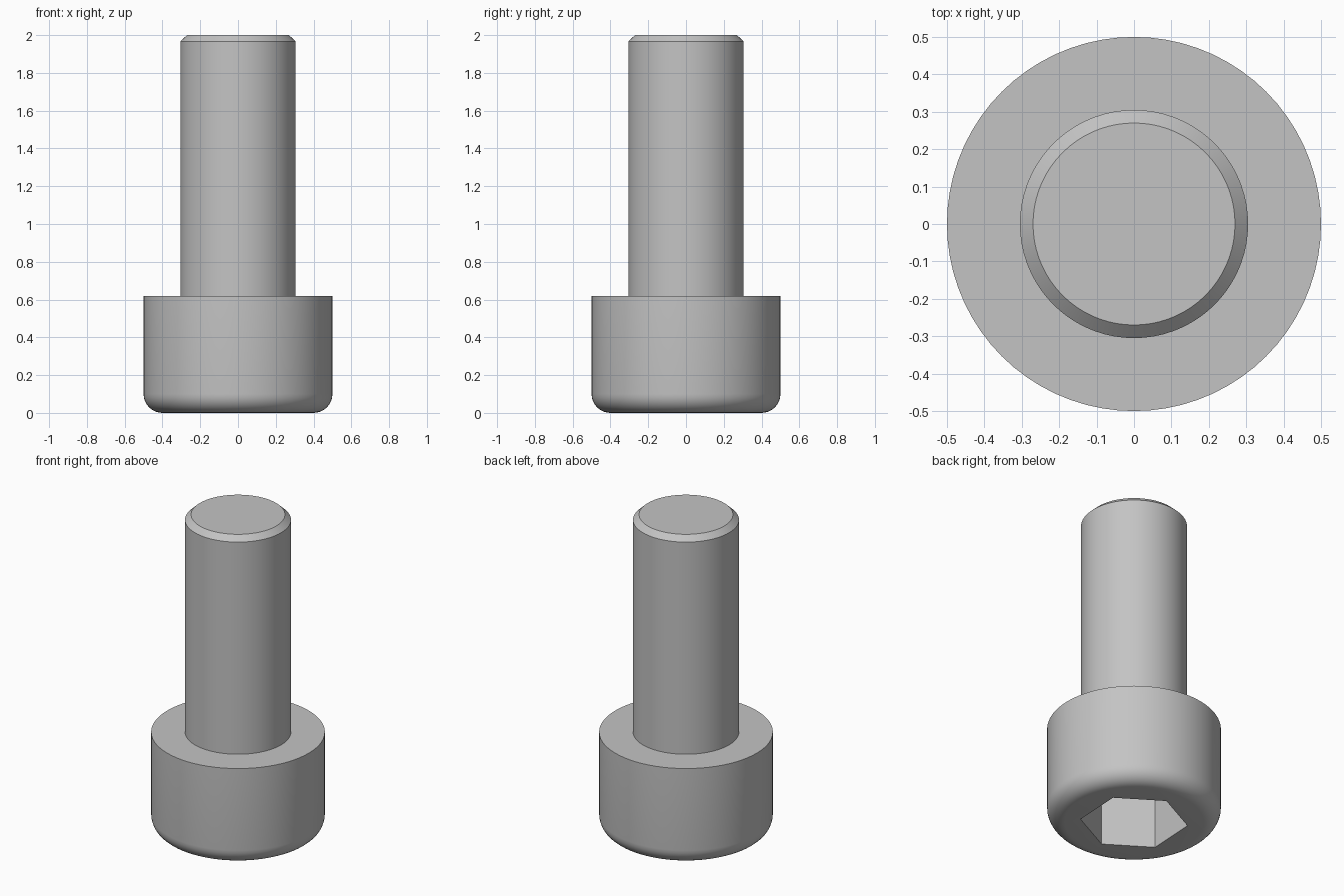
import bpy
import bmesh
from math import sin, cos, pi, radians

if "Cube" in bpy.data.objects:
    bpy.data.objects.remove(bpy.data.objects["Cube"])

SEGMENTS = 72
HEAD_RADIUS, HEAD_HEIGHT, FILLET = 0.5, 0.62, 0.1
SHANK_RADIUS, TIP_RADIUS, CHAMFER_Z, TOP = 0.305, 0.27, 1.967, 2.0
SOCKET_RADIUS, SOCKET_DEPTH, SOCKET_TURN = 0.31, 0.38, radians(27)

steel = bpy.data.materials.new("steel grey")
steel.use_nodes = True
colour = (0.55, 0.55, 0.55, 1)
steel.diffuse_color = colour
steel.node_tree.nodes["Principled BSDF"].inputs["Base Color"].default_value = colour


def lathe(name, profile, sides, turn=0.0):
    """Closed solid from (radius, z) rings, listed bottom to top."""
    bm = bmesh.new()
    rings = [[bm.verts.new((r * cos(turn + 2 * pi * i / sides),
                            r * sin(turn + 2 * pi * i / sides), z))
              for i in range(sides)] for r, z in profile]
    for low, high in zip(rings, rings[1:]):
        for i in range(sides):
            j = (i + 1) % sides
            bm.faces.new((low[i], low[j], high[j], high[i]))
    bm.faces.new(rings[0][::-1])
    bm.faces.new(rings[-1])
    mesh = bpy.data.meshes.new(name)
    bm.to_mesh(mesh)
    bm.free()
    mesh.materials.append(steel)
    obj = bpy.data.objects.new(name, mesh)
    bpy.context.collection.objects.link(obj)
    return obj


def select_only(obj):
    bpy.ops.object.select_all(action="DESELECT")
    obj.select_set(True)
    bpy.context.view_layer.objects.active = obj


# One continuous body: filleted head, bearing shoulder, shank, chamfered tip
steps = 8
fillet = [(HEAD_RADIUS - FILLET + FILLET * sin(a), FILLET - FILLET * cos(a))
          for a in (pi / 2 * i / steps for i in range(steps + 1))]
screw = lathe("cap_screw", fillet + [
    (HEAD_RADIUS, HEAD_HEIGHT), (SHANK_RADIUS, HEAD_HEIGHT),
    (SHANK_RADIUS, CHAMFER_Z), (TIP_RADIUS, TOP)], SEGMENTS)

# Hexagonal drive socket cut into the underside of the head
cutter = lathe("socket_cutter", [(SOCKET_RADIUS, -0.1), (SOCKET_RADIUS, SOCKET_DEPTH)],
               6, SOCKET_TURN)
cutter.hide_render = True
cut = screw.modifiers.new("hex socket", "BOOLEAN")
cut.operation = "DIFFERENCE"
cut.solver = "EXACT"
cut.object = cutter
select_only(screw)
bpy.ops.object.modifier_apply(modifier=cut.name)
bpy.data.objects.remove(cutter)

# Smooth round walls, crisp rims
select_only(screw)
bpy.ops.object.shade_smooth_by_angle(angle=radians(30))
